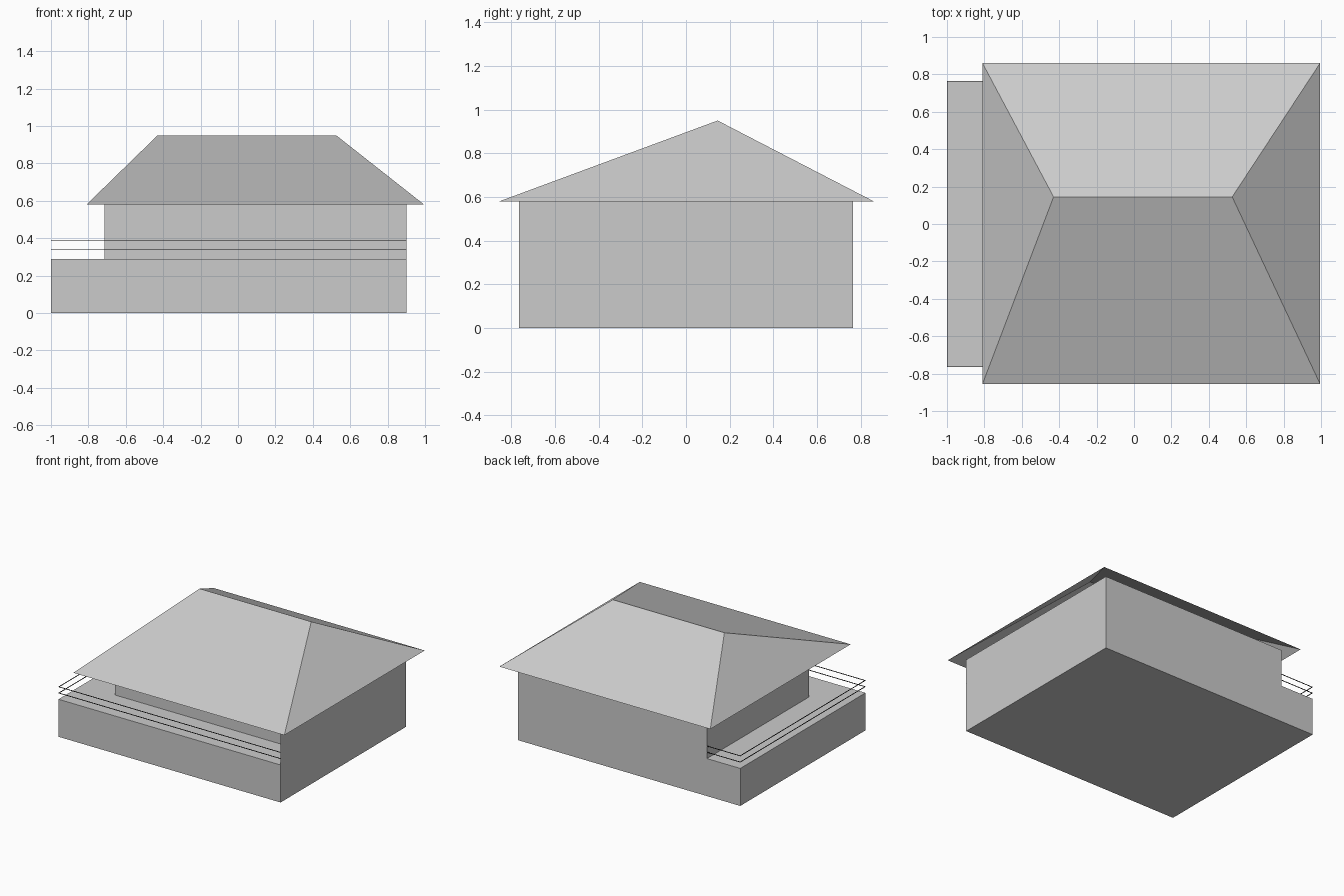
import bpy
import bmesh

cube = bpy.data.objects.get("Cube")
if cube:
    bpy.data.objects.remove(cube, do_unlink=True)


def make_material(name, rgb):
    mat = bpy.data.materials.new(name)
    mat.use_nodes = True
    color = (*rgb, 1.0)
    mat.diffuse_color = color
    mat.node_tree.nodes["Principled BSDF"].inputs["Base Color"].default_value = color
    return mat


gray = make_material("light gray", (0.6, 0.6, 0.6))
dark = make_material("dark rail", (0.02, 0.02, 0.02))


def make_object(name, verts, faces, mat):
    mesh = bpy.data.meshes.new(name)
    mesh.from_pydata(verts, [], faces)
    mesh.materials.append(mat)
    obj = bpy.data.objects.new(name, mesh)
    bpy.context.collection.objects.link(obj)
    return obj


def make_box(name, low, high, mat):
    obj = make_object(name, [], [], mat)
    bm = bmesh.new()
    bmesh.ops.create_cube(bm, size=1)
    for v in bm.verts:
        v.co = [(a + b) / 2 + c * (b - a) for a, b, c in zip(low, high, v.co)]
    bm.to_mesh(obj.data)
    bm.free()
    return obj


# Main dimensions
left, right = -1.0, 0.9
front, back = -0.765, 0.765
deck, eave, ridge = 0.29, 0.58, 0.95
room_left, room_front = -0.715, -0.48

# Base block with a terrace around the upper room
make_box("base", (left, front, 0), (right, back, deck), gray)
make_box("upper_room", (room_left, room_front, deck), (right, back, eave), gray)

# Thin wall closing the end of the front terrace
make_object("terrace_end_wall",
            [(right, front, deck), (right, room_front, deck),
             (right, room_front, eave), (right, front, eave)],
            [(0, 1, 2, 3)], gray)

# Hipped roof, open underneath
x0, x1, y0, y1, ridge_y = -0.81, 0.995, -0.855, 0.86, 0.145
make_object("hipped_roof",
            [(x0, y0, eave), (x1, y0, eave), (x1, y1, eave), (x0, y1, eave),
             (-0.43, ridge_y, ridge), (0.525, ridge_y, ridge)],
            [(0, 1, 5, 4), (1, 2, 5), (2, 3, 4, 5), (3, 0, 4)], gray)

# Two thin rails along the open edges of the terrace
t = 0.004
for label, z in (("lower", 0.336), ("upper", 0.384)):
    make_box(label + "_front_rail", (left, front, z), (right, front + t, z + t), dark)
    make_box(label + "_side_rail", (left, front, z), (left + t, back, z + t), dark)
    make_box(label + "_back_rail", (left, back - t, z), (room_left, back, z + t), dark)
